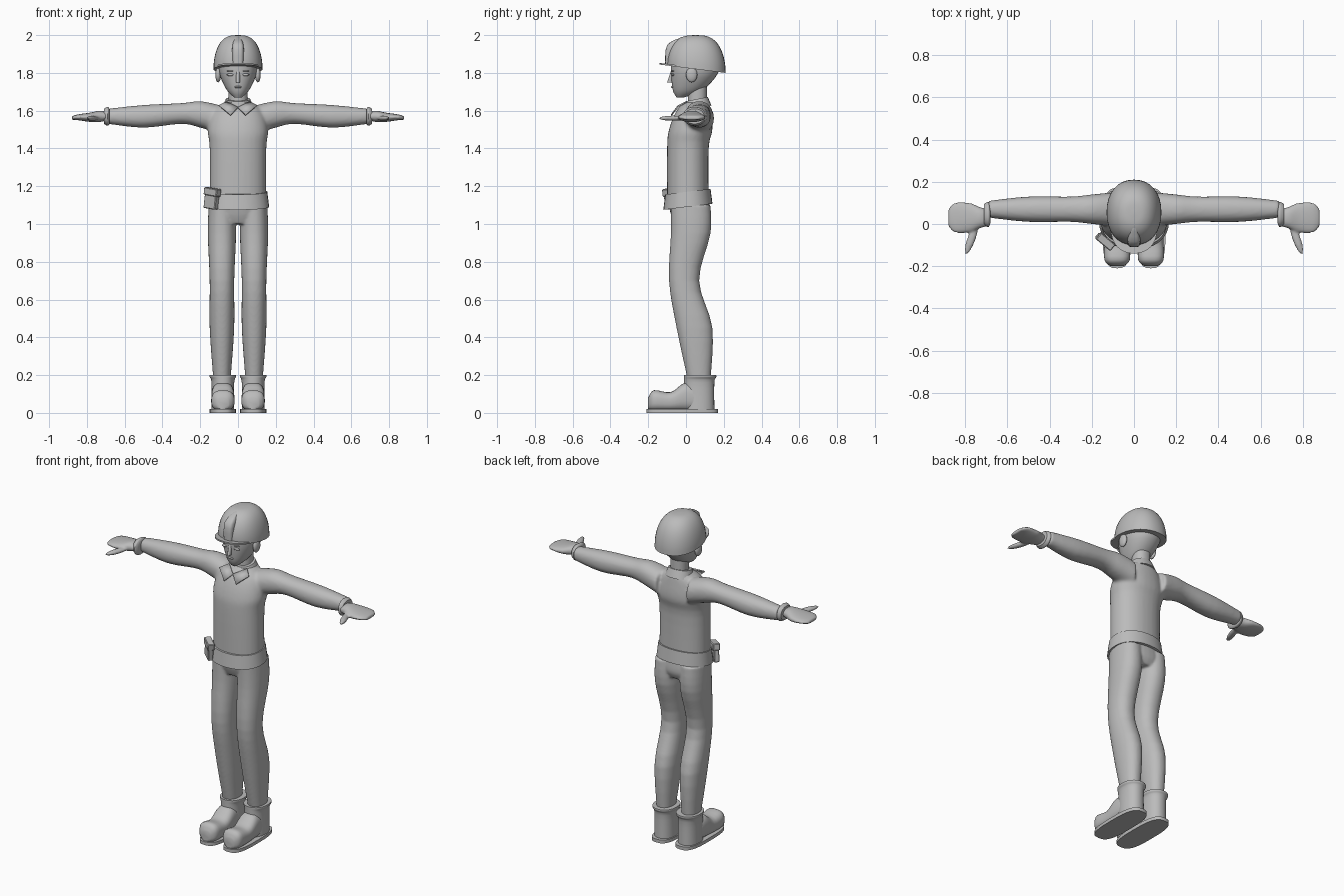
import bpy, bmesh, math
from mathutils import Matrix, Vector

cube = bpy.data.objects.get("Cube")
if cube:
    bpy.data.objects.remove(cube, do_unlink=True)

grey = bpy.data.materials.new("plain grey")
grey.use_nodes = True
grey.diffuse_color = (.5, .5, .5, 1)
for node in grey.node_tree.nodes:
    if node.type == 'BSDF_PRINCIPLED':
        node.inputs["Base Color"].default_value = grey.diffuse_color


def spline(before, start, end, after, t):
    """Blend four sections into one lying between start and end."""
    return [b + (c - a) * t / 2 + (a - b * 2.5 + c * 2 - d / 2) * t**2 + ((b - c) * 3 + d - a) / 2 * t**3
            for a, b, c, d in zip(before, start, end, after)]


def smooth_rings(rings, steps):
    """Add curved in-between sections to a short list of them."""
    last = len(rings) - 1
    for i in range(last):
        for k in range(steps):
            yield spline(rings[max(i - 1, 0)], rings[i], rings[i + 1], rings[min(i + 2, last)], k / steps)
    yield rings[-1]


def loft(bm, axis, rings, middle=0, power=2.2, steps=4, sides=32, bend=None, caps=True):
    """Skin rounded sections, each given as position, half width, low edge, high edge."""
    loops = []
    for position, half, low, high in smooth_rings(rings, steps):
        loop = []
        for k in range(sides):
            c, s = math.cos(math.tau * k / sides), math.sin(math.tau * k / sides)
            a = middle + half * math.copysign(abs(c)**(2 / power), c)
            b = (low + high) / 2 + (high - low) / 2 * math.copysign(abs(s)**(2 / power), s)
            point = Vector({'X': (position, a, b), 'Y': (a, position, b), 'Z': (a, b, position)}[axis])
            if bend:
                point.z += bend(point)
            loop.append(bm.verts.new(point))
        loops.append(loop)
    for lower, upper in zip(loops, loops[1:]):
        for k in range(sides):
            following = (k + 1) % sides
            bm.faces.new((lower[k], lower[following], upper[following], upper[k]))
    if caps:
        bm.faces.new(loops[0])
        bm.faces.new(loops[-1])


def ball(bm, place, size, turn=0):
    """Add an ellipsoid turned about the vertical."""
    matrix = Matrix.Translation(place) @ Matrix.Rotation(math.radians(turn), 4, 'Z') @ Matrix.Diagonal((*size, 1))
    bmesh.ops.create_uvsphere(bm, u_segments=16, v_segments=12, radius=1, matrix=matrix)


def finish(bm, name, mirror=False, voxel=None, angle=50):
    """Turn a bmesh into a shaded object, mirrored and fused where asked."""
    bmesh.ops.recalc_face_normals(bm, faces=bm.faces)
    mesh = bpy.data.meshes.new(name)
    bm.to_mesh(mesh)
    bm.free()
    mesh.materials.append(grey)
    ob = bpy.data.objects.new(name, mesh)
    bpy.context.collection.objects.link(ob)
    bpy.ops.object.select_all(action='DESELECT')
    ob.select_set(True)
    bpy.context.view_layer.objects.active = ob
    bpy.ops.object.shade_smooth_by_angle(angle=math.radians(angle))
    if mirror:
        ob.modifiers.new("mirror", 'MIRROR').use_mirror_merge = False
    if voxel:
        fuse = ob.modifiers.new("fuse", 'REMESH')
        fuse.mode = 'VOXEL'
        fuse.voxel_size = voxel
        fuse.use_smooth_shade = True
        relax = ob.modifiers.new("relax", 'SMOOTH')
        relax.factor = .5
        relax.iterations = 6
    return ob


def part(name, axis, rings, mirror=False, **options):
    """Make an object from a single loft."""
    bm = bmesh.new()
    loft(bm, axis, rings, **options)
    finish(bm, name, mirror)


def band(name, bottom, top, width, depth, centre, flare, bend):
    """Make a hollow strap whose lower edge flares outwards."""
    wall = .02
    outline = [(bottom, flare - wall), (bottom, flare), (top, 0), (top, -wall), (bottom, flare - wall)]
    rings = [(z, width + grow, centre - depth - grow, centre + depth + grow) for z, grow in outline]
    part(name, 'Z', rings, steps=1, bend=bend, caps=False)


def blob(name, place, size, mirror=False):
    """Make an object from a single ellipsoid."""
    bm = bmesh.new()
    ball(bm, place, size)
    finish(bm, name, mirror)


# Shirt: torso and sleeves fused together
bm = bmesh.new()
loft(bm, 'Z', [(1.12, .15, -.1, .12), (1.4, .15, -.1, .12), (1.5, .16, -.09, .14),
               (1.6, .13, -.05, .13), (1.65, .06, 0, .12)])
loft(bm, 'X', [(.1, .08, 1.48, 1.63), (.2, .07, 1.51, 1.65), (.3, .06, 1.53, 1.64),
               (.5, .06, 1.51, 1.63), (.69, .04, 1.53, 1.61)], middle=.07)
finish(bm, "shirt", mirror=True, voxel=.009)

# Trousers: hips and legs fused together
bm = bmesh.new()
loft(bm, 'Z', [(1.14, .15, -.1, .12), (1.05, .15, -.08, .13), (1, .12, -.06, .11)])
loft(bm, 'Z', [(1.1, .07, -.08, .13), (.95, .075, -.08, .13), (.7, .065, -.09, .07),
               (.45, .065, -.05, .14), (.17, .045, .01, .13)], middle=.085)
finish(bm, "trousers", mirror=True, voxel=.007)

# Boots with flared tops and flat soles
part("boot_shaft", 'Z', [(.02, .06, -.01, .15), (.16, .06, -.01, .15), (.19, .07, -.01, .16), (.2, .07, -.01, .16)],
     mirror=True, middle=.08)
part("boot_foot", 'Y', [(-.2, .03, .02, .08), (-.17, .06, .01, .12), (-.08, .06, .01, .11),
                        (0, .06, .01, .16), (.1, .05, .01, .12)], mirror=True, middle=.08, power=2.6)
part("boot_sole", 'Z', [(0, .07, -.21, .17), (.02, .07, -.21, .17)], mirror=True, middle=.08, power=3, steps=1)

# Gloves with thumbs, and flared cuffs
bm = bmesh.new()
loft(bm, 'X', [(.69, .04, 1.55, 1.59), (.73, .05, 1.54, 1.6), (.78, .07, 1.54, 1.59),
               (.85, .07, 1.55, 1.58), (.88, .04, 1.55, 1.57)], middle=.03)
ball(bm, (.77, -.07, 1.56), (.02, .08, .014), turn=20)
finish(bm, "glove", mirror=True, voxel=.006)
part("cuff", 'X', [(.68, .04, 1.53, 1.61), (.69, .06, 1.52, 1.62), (.71, .05, 1.53, 1.61)],
     mirror=True, middle=.045)

# Belt, lower at the front, and collar, higher at the back
band("belt", bottom=1.09, top=1.17, width=.155, depth=.12, centre=.01, flare=.01, bend=lambda p: p.y / 8)
band("collar", bottom=1.61, top=1.66, width=.065, depth=.06, centre=.055, flare=.02, bend=lambda p: p.y / 5 - .01)

# Pointed collar wings
bm = bmesh.new()
bm.faces.new([bm.verts.new(p) for p in ((0, -.05, 1.62), (.04, -.08, 1.58), (.1, -.04, 1.63), (.06, 0, 1.65))])
wing = finish(bm, "collar_wing", mirror=True)
wing.modifiers.new("thickness", 'SOLIDIFY').thickness = .008

# Pouch on the right hip, with its flap
turn = Matrix.Rotation(math.radians(-40), 4, 'Z') @ Matrix.Rotation(math.radians(8), 4, 'Y')
for name, size, lift in (("pouch", (.08, .03, .1), 0), ("pouch_flap", (.09, .04, .04), .04)):
    bm = bmesh.new()
    bmesh.ops.create_cube(bm, size=1, matrix=Matrix.Translation((-.14, -.08, 1.13)) @ turn
                          @ Matrix.Translation((0, 0, lift)) @ Matrix.Diagonal((*size, 1)))
    bmesh.ops.bevel(bm, geom=bm.edges[:], offset=.004, segments=1, affect='EDGES')
    finish(bm, name, angle=30)

# Neck, head and face
part("neck", 'Z', [(1.58, .05, .01, .11), (1.75, .05, .01, .11)])
part("head", 'Z', [(1.67, .02, -.05, -.01), (1.71, .06, -.07, .09), (1.8, .1, -.08, .17), (1.88, .1, -.08, .17)])
part("nose", 'Z', [(1.75, .01, -.1, -.06), (1.81, .01, -.08, -.06)])
blob("ear", (.105, .03, 1.79), (.015, .03, .04), mirror=True)
blob("eyelid", (.04, -.07, 1.79), (.02, .01, .007), mirror=True)
blob("eyebrow", (.04, -.07, 1.81), (.02, .01, .004), mirror=True)
blob("lips", (0, -.07, 1.725), (.02, .01, .006))


# Helmet dome, brim and front ridge, tilted up towards the front
def tilt(point):
    return (.05 - point.y) * (2 - point.z) * .7


dome = []
for step in range(9):
    turn_up = math.pi / 2 * step / 8
    spread = max(math.cos(turn_up), .01)**.7
    dome.append((1.82 + .18 * math.sin(turn_up), .13 * spread, .05 - .15 * spread, .05 + .16 * spread))
part("helmet_dome", 'Z', dome, bend=tilt)
part("helmet_brim", 'Z', [(1.82, .11, -.14, .1), (1.83, .11, -.14, .1)], steps=1, bend=tilt)
part("helmet_ridge", 'Z', [(1.82, .03, -.11, 0), (1.94, .03, -.1, 0), (1.99, .01, -.02, .03)], power=4, bend=tilt)
